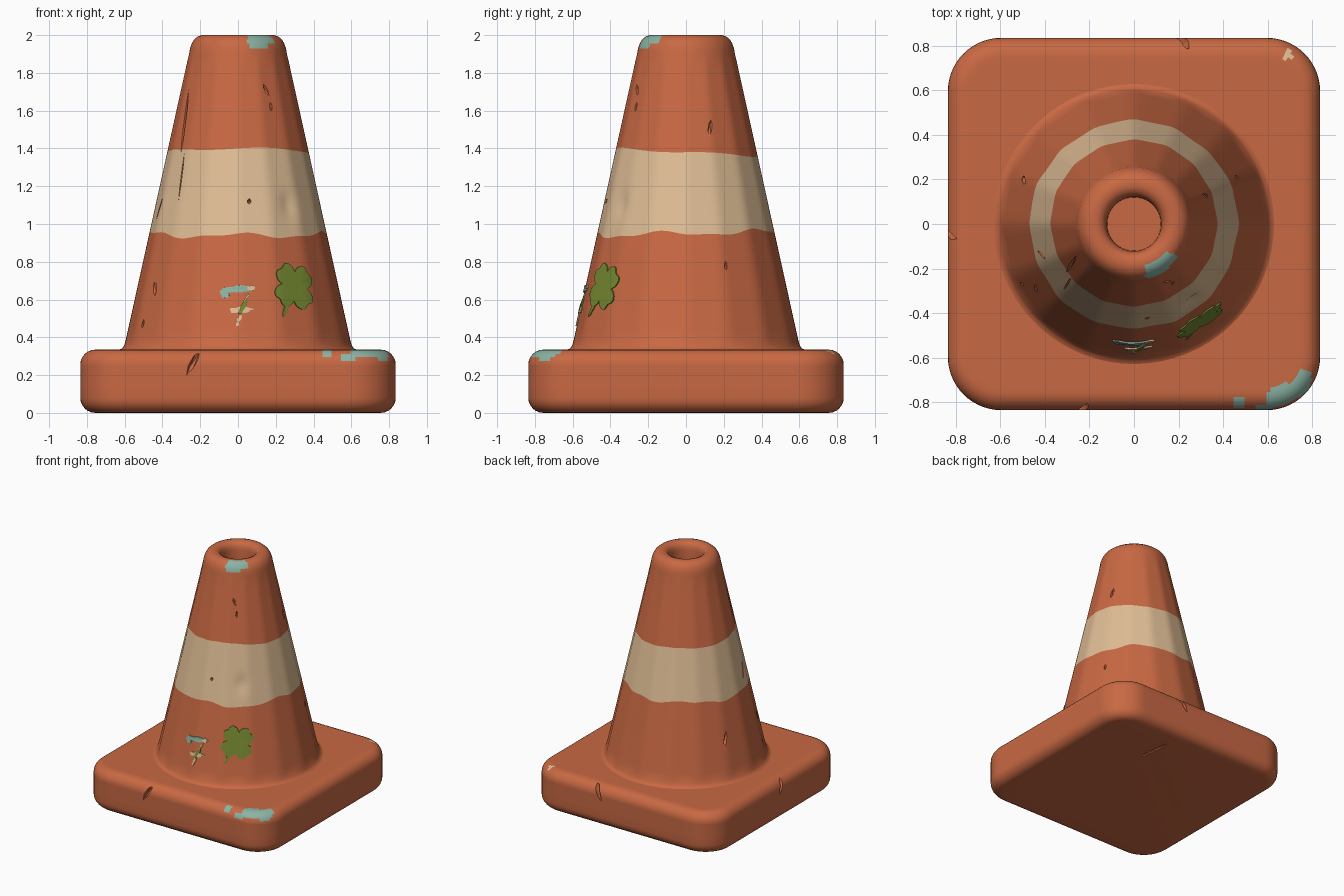
import bpy, bmesh
from math import sin, cos, pi, asin, exp, radians
from mathutils import Matrix, Vector

if "Cube" in bpy.data.objects:
    bpy.data.objects.remove(bpy.data.objects["Cube"])


def material(name, rgb):
    m = bpy.data.materials.new(name)
    m.use_nodes = True
    m.diffuse_color = (*rgb, 1)
    shader = m.node_tree.nodes["Principled BSDF"]
    shader.inputs["Base Color"].default_value = (*rgb, 1)
    shader.inputs["Roughness"].default_value = 0.8
    return m


ORANGE = material("worn orange", (0.58, 0.14, 0.056))
CREAM = material("cream", (0.74, 0.51, 0.30))
TEAL = material("faded teal", (0.26, 0.45, 0.37))
GREEN = material("leaf green", (0.18, 0.25, 0.03))
PAINTS = (ORANGE, CREAM, TEAL)


def make_object(name, bm, mats, smooth=40):
    bmesh.ops.recalc_face_normals(bm, faces=bm.faces)
    mesh = bpy.data.meshes.new(name)
    bm.to_mesh(mesh)
    bm.free()
    obj = bpy.data.objects.new(name, mesh)
    bpy.context.collection.objects.link(obj)
    for m in mats:
        mesh.materials.append(m)
    if smooth:
        shade(obj, smooth)
    return obj


def shade(obj, angle):
    bpy.ops.object.select_all(action="DESELECT")
    obj.select_set(True)
    bpy.context.view_layer.objects.active = obj
    bpy.ops.object.shade_smooth_by_angle(angle=radians(angle))


def skin(rings):
    """Closed skin over a stack of equal rings, capped at both ends."""
    bm = bmesh.new()
    loops = [[bm.verts.new(p) for p in ring] for ring in rings]
    n = len(loops[0])
    for a, b in zip(loops, loops[1:]):
        for i in range(n):
            j = (i + 1) % n
            bm.faces.new((a[i], a[j], b[j], b[i]))
    bm.faces.new(loops[0])
    bm.faces.new(loops[-1])
    return bm


def carve(obj, gouges):
    """Cut (location, scale, rotation) splinter shapes out of a part."""
    bm = bmesh.new()
    for loc, size, rot in gouges:
        bmesh.ops.create_icosphere(
            bm, subdivisions=1, radius=1,
            matrix=Matrix.Translation(loc) @ rot @ Matrix.Diagonal((*size, 1)))
    cutter = make_object("gouge_cutter", bm, [ORANGE], 0)
    cutter.hide_render = True
    mod = obj.modifiers.new("gouges", "BOOLEAN")
    mod.operation, mod.solver, mod.object = "DIFFERENCE", "EXACT", cutter
    bpy.context.view_layer.objects.active = obj
    bpy.ops.object.modifier_apply(modifier=mod.name)
    bpy.data.objects.remove(cutter)
    shade(obj, 40)


# Base: rounded square slab built from inset rings
def square_ring(inset, z):
    core, r, pts = 0.595, 0.24 - inset, []
    for k in range(4):
        turn = Matrix.Rotation(k * pi / 2, 3, "Z")
        corner = [Vector((core + r * cos(a * pi / 28), core + r * sin(a * pi / 28), z))
                  for a in range(15)]
        side = [Vector((core - 2 * core * t / 24, core + r, z)) for t in range(1, 24)]
        pts += [turn @ p for p in corner + side]
    return pts


rim = [(0.08 * (1 - sin(a * pi / 12)), 0.08 * (1 - cos(a * pi / 12))) for a in range(7)]
rings = [square_ring(d, z) for d, z in rim]
rings += [square_ring(0, z) for z in (0.14, 0.2, 0.25)]
rings += [square_ring(d, 0.335 - z) for d, z in reversed(rim)]
rings += [square_ring(d, 0.335) for d in (0.1, 0.12, 0.14, 0.16, 0.18)]
bm = skin(rings)
for f in bm.faces:
    x, y, z = f.calc_center_median()
    corner = x - y > 1.38 + 0.025 * sin(38 * x) and y < -0.65 and x < 0.79
    spot = 0.45 < x < 0.51 and y < -0.78
    if z > 0.29 + 0.01 * sin(30 * x) and (corner or spot):
        f.material_index = 2
    if (Vector((x, y, z)) - Vector((0.69, 0.755, 0.32))).length < 0.025:
        f.material_index = 1
base = make_object("base", bm, PAINTS)
tilt = Matrix.Rotation(radians(28), 4, "Y")
carve(base, [
    ((-0.23, -0.835, 0.28), (0.018, 0.035, 0.09), tilt),
    ((0.22, 0.83, 0.29), (0.018, 0.06, 0.09), tilt),
    ((-0.835, -0.05, 0.29), (0.045, 0.016, 0.09), Matrix.Rotation(radians(25), 4, "X")),
    ((0.24, 0.52, 0), (0.016, 0.16, 0.02), Matrix.Rotation(radians(6), 4, "Z")),
])


# Cone: sixteen softened facets, angle measured from the front
def wall(z):
    return 0.6 - (z - 0.36) * 0.221


def surface(phi, z, off=0.0, radius=None):
    step = pi / 8
    f = (phi % step) - step / 2
    facet = min(cos(step / 2) / cos(f), 0.994) + 0.006
    keep = max(0, min(1, (1.92 - z) / 0.1)) if radius is None else 0
    dent = 0.014 * exp(-((phi - 0.67) / 0.1) ** 2 - ((z - 1.1) / 0.06) ** 2)
    r = (radius or wall(z)) * (1 + (facet - 1) * keep) - dent + off
    return Vector((r * sin(phi), -r * cos(phi), z))


def band_low(p):
    return 0.95 - 0.012 * cos(p) + 0.012 * sin(5 * p + 1.5) + 0.006 * sin(11 * p)


def band_high(p):
    return 1.38 + 0.02 * cos(p) + 0.006 * sin(4 * p)


ANGLES = [2 * pi * i / 128 for i in range(128)]


def round_ring(r, z):
    return [surface(p, z, radius=r) for p in ANGLES]


def wall_rings(low, high, count):
    return [[surface(p, low(p) + (high(p) - low(p)) * i / count) for p in ANGLES]
            for i in range(count)]


rings = [round_ring(r, z) for r, z in ((0.63, 0.3), (0.63, 0.334), (0.612, 0.342), (0.602, 0.36))]
rings += wall_rings(lambda p: 0.39, band_low, 12)
first = len(rings)
rings += wall_rings(band_low, band_high, 14)
last = len(rings)
rings += wall_rings(band_high, lambda p: 1.9, 14)
lip = ((0.258, 1.905), (0.254, 1.93), (0.245, 1.955), (0.232, 1.977), (0.213, 1.993),
       (0.19, 2), (0.165, 2), (0.142, 1.99), (0.128, 1.97), (0.122, 1.94), (0.12, 1.8))
rings += [round_ring(r, z) for r, z in lip]
bm = skin(rings)
bm.faces.ensure_lookup_table()
for i, f in enumerate(bm.faces):
    x, y, z = f.calc_center_median()
    if first <= i // 128 < last:
        f.material_index = 1
    elif z > 1.935 + 0.012 * sin(45 * x) and 0.05 < x < 0.19 and -0.26 < y < -0.13 \
            and x * x + y * y > 0.2 ** 2:
        f.material_index = 2
cone = make_object("cone", bm, PAINTS)


def nick(phi, z, width, depth, length, lean=0):
    rot = (Matrix.Rotation(phi, 4, "Z") @ Matrix.Rotation(-0.217, 4, "X")
           @ Matrix.Rotation(radians(lean), 4, "Y"))
    return surface(phi, z), (width, depth, length), rot


carve(cone, [
    nick(-1.0, 1.54, 0.009, 0.022, 0.18, -6),
    nick(-0.84, 1.25, 0.005, 0.015, 0.13, -4),
    nick(-1.25, 1.08, 0.007, 0.02, 0.07, 20),
    nick(0.52, 1.71, 0.01, 0.015, 0.035, -25),
    nick(0.58, 1.62, 0.008, 0.015, 0.025),
    nick(0.14, 1.12, 0.012, 0.015, 0.015),
    nick(1.95, 1.51, 0.012, 0.02, 0.045, 10),
    nick(-0.99, 0.66, 0.014, 0.015, 0.045, -20),
    nick(-1.08, 0.47, 0.01, 0.012, 0.025),
    nick(-1.95, 0.66, 0.014, 0.018, 0.06, 12),
    nick(2.0, 0.78, 0.01, 0.012, 0.025),
])


# Painted marks: thin plates that follow the cone wall
def plate(name, mat, x, z, outline, lift=0.007):
    phi = asin(x / wall(z))
    layers = ((1, -0.004), (1, lift), (0.75, lift + 0.001), (0.4, lift), (0.05, lift))
    rings = [[surface(phi + s * k / wall(z), z + t * k, off) for s, t in outline]
             for k, off in layers]
    return make_object(name, skin(rings), [mat], 30)


def blob(rx, rz, turn=0, wobble=0.12):
    pts = []
    for i in range(40):
        a = i * pi / 20
        r = 1 + wobble * sin(5 * a + 1) + wobble / 2 * cos(8 * a)
        s, t = rx * r * cos(a), rz * r * sin(a)
        c, d = cos(radians(turn)), sin(radians(turn))
        pts.append((s * c - t * d, s * d + t * c))
    return pts


def leaf_outline():
    pts = []
    for i in range(96):
        a = i * pi / 48
        lobe = abs(sin(2 * a + 0.35))
        r = 0.068 + 0.07 * lobe ** 0.6 - 0.02 * lobe ** 14
        pts.append((r * cos(a), r * sin(a)))
    return pts


plate("clover_leaves", GREEN, 0.3, 0.67, leaf_outline())
plate("clover_stem", GREEN, 0.255, 0.555, blob(0.05, 0.011, 62, 0.05), 0.005)
plate("teal_stroke", TEAL, 0.0, 0.655, blob(0.085, 0.018, 4))
plate("teal_hook", TEAL, -0.07, 0.635, blob(0.025, 0.028, 20), 0.006)
plate("cream_tip", CREAM, 0.07, 0.66, blob(0.02, 0.016, 10), 0.008)
plate("cream_stroke", CREAM, 0.015, 0.545, blob(0.06, 0.017, 3))
plate("cream_tail", CREAM, 0.005, 0.49, blob(0.034, 0.01, 70), 0.006)
plate("green_stroke", GREEN, 0.025, 0.56, blob(0.045, 0.012, 62), 0.008)
plate("cream_link", CREAM, 0.045, 0.61, blob(0.028, 0.006, 60), 0.006)
